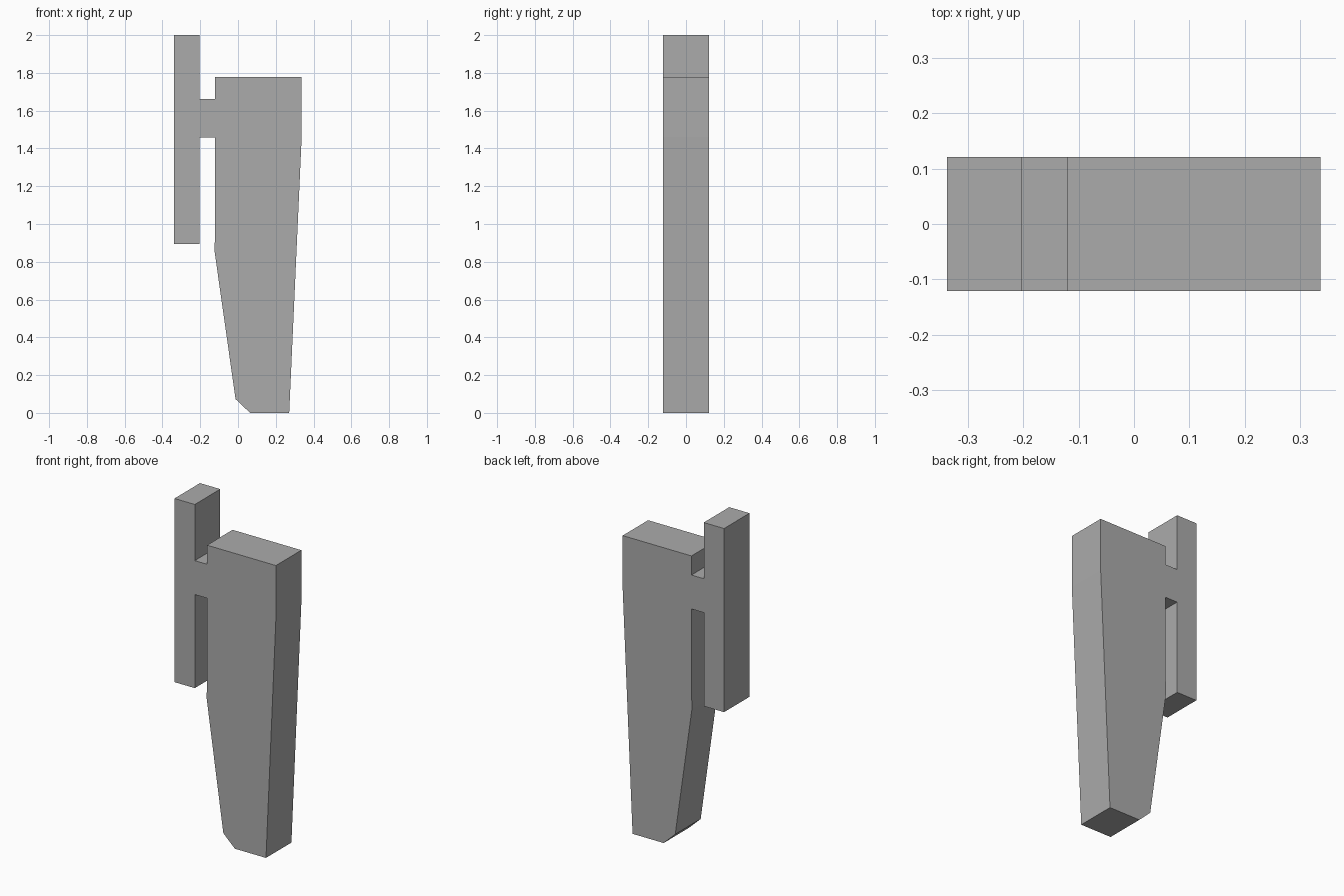
import bpy, bmesh

if "Cube" in bpy.data.objects:
    bpy.data.objects.remove(bpy.data.objects["Cube"])

HALF_DEPTH = 0.121


def extrude_profile(name, profile, material):
    """Extrude an x-z outline symmetrically along y."""
    bm = bmesh.new()
    face = bm.faces.new([bm.verts.new((x, -HALF_DEPTH, z)) for x, z in profile])
    result = bmesh.ops.extrude_face_region(bm, geom=[face])
    verts = [v for v in result["geom"] if isinstance(v, bmesh.types.BMVert)]
    bmesh.ops.translate(bm, verts=verts, vec=(0, 2 * HALF_DEPTH, 0))
    bmesh.ops.recalc_face_normals(bm, faces=bm.faces)
    mesh = bpy.data.meshes.new(name)
    bm.to_mesh(mesh)
    bm.free()
    mesh.materials.append(material)
    obj = bpy.data.objects.new(name, mesh)
    bpy.context.collection.objects.link(obj)
    return obj


# Dark grey finish
dark_grey = bpy.data.materials.new("dark_grey")
dark_grey.diffuse_color = (0.41, 0.41, 0.41, 1)
dark_grey.use_nodes = True
dark_grey.node_tree.nodes["Principled BSDF"].inputs["Base Color"].default_value = dark_grey.diffuse_color

# Tapered sheath body joined to its belt clip by a short bridge, one closed outline
sheath = [(0.064, 0), (0.271, 0), (0.337, 1.46), (0.337, 1.777), (-0.121, 1.777)]
clip = [(-0.121, 1.662), (-0.203, 1.662), (-0.203, 2.0), (-0.338, 2.0),
        (-0.338, 0.895), (-0.203, 0.895), (-0.203, 1.458), (-0.121, 1.458)]
tip = [(-0.121, 1.01), (-0.124, 0.855), (-0.013, 0.073)]

extrude_profile("sheath_with_clip", sheath + clip + tip, dark_grey)
